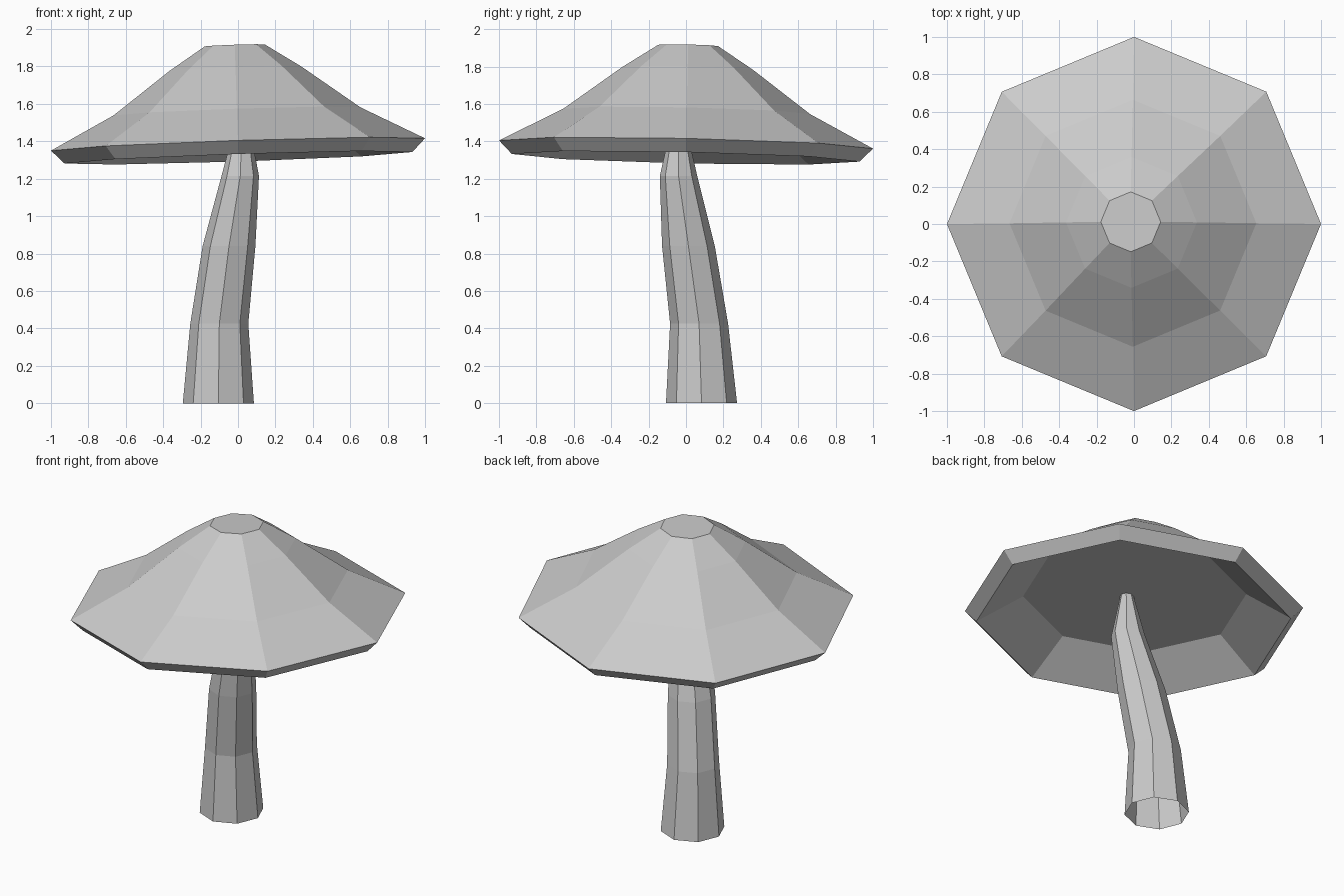
import bpy, bmesh, math
from mathutils import Vector

if "Cube" in bpy.data.objects:
    bpy.data.objects.remove(bpy.data.objects["Cube"])

SIDES = 8


def lofted(name, rings, cap_ends):
    """Join octagonal rings (x, y, z, radius) into one flat-shaded object."""
    bm = bmesh.new()
    loops = []
    for x, y, z, r in rings:
        angles = [2 * math.pi * i / SIDES for i in range(SIDES)]
        loops.append([bm.verts.new((x + r * math.cos(a), y + r * math.sin(a), z))
                      for a in angles])
    for low, high in zip(loops, loops[1:]):
        for i in range(SIDES):
            j = (i + 1) % SIDES
            bm.faces.new((low[i], low[j], high[j], high[i]))
    if cap_ends:
        bm.faces.new(loops[0][::-1])
        bm.faces.new(loops[-1])
        bmesh.ops.recalc_face_normals(bm, faces=bm.faces)
    mesh = bpy.data.meshes.new(name)
    bm.to_mesh(mesh)
    bm.free()
    obj = bpy.data.objects.new(name, mesh)
    bpy.context.collection.objects.link(obj)
    return obj


# Bent, tapering stem, open at the bottom
lofted("stem", [
    (-0.105, 0.083, 0.0, 0.19),
    (-0.10, 0.07, 0.425, 0.155),
    (-0.048, 0.013, 0.84, 0.141),
    (0.012, -0.04, 1.215, 0.10),
    (0.022, -0.04, 1.49, 0.038),
], cap_ends=False)

# Cap: recessed underside, lip, rim and domed top (heights relative to the rim)
profile = [(0.66, 0.097), (0.93, -0.071), (1.0, 0.0),
           (0.66, 0.177), (0.35, 0.407), (0.16, 0.53)]
cap = lofted("cap", [(0, 0, z, r) for r, z in profile], cap_ends=True)

# Slight tilt of the whole cap
cap.location = (0, 0, 1.383)
cap.rotation_mode = 'QUATERNION'
cap.rotation_quaternion = Vector((0, 0, 1)).rotation_difference(Vector((-0.033, 0.022, 1)))
